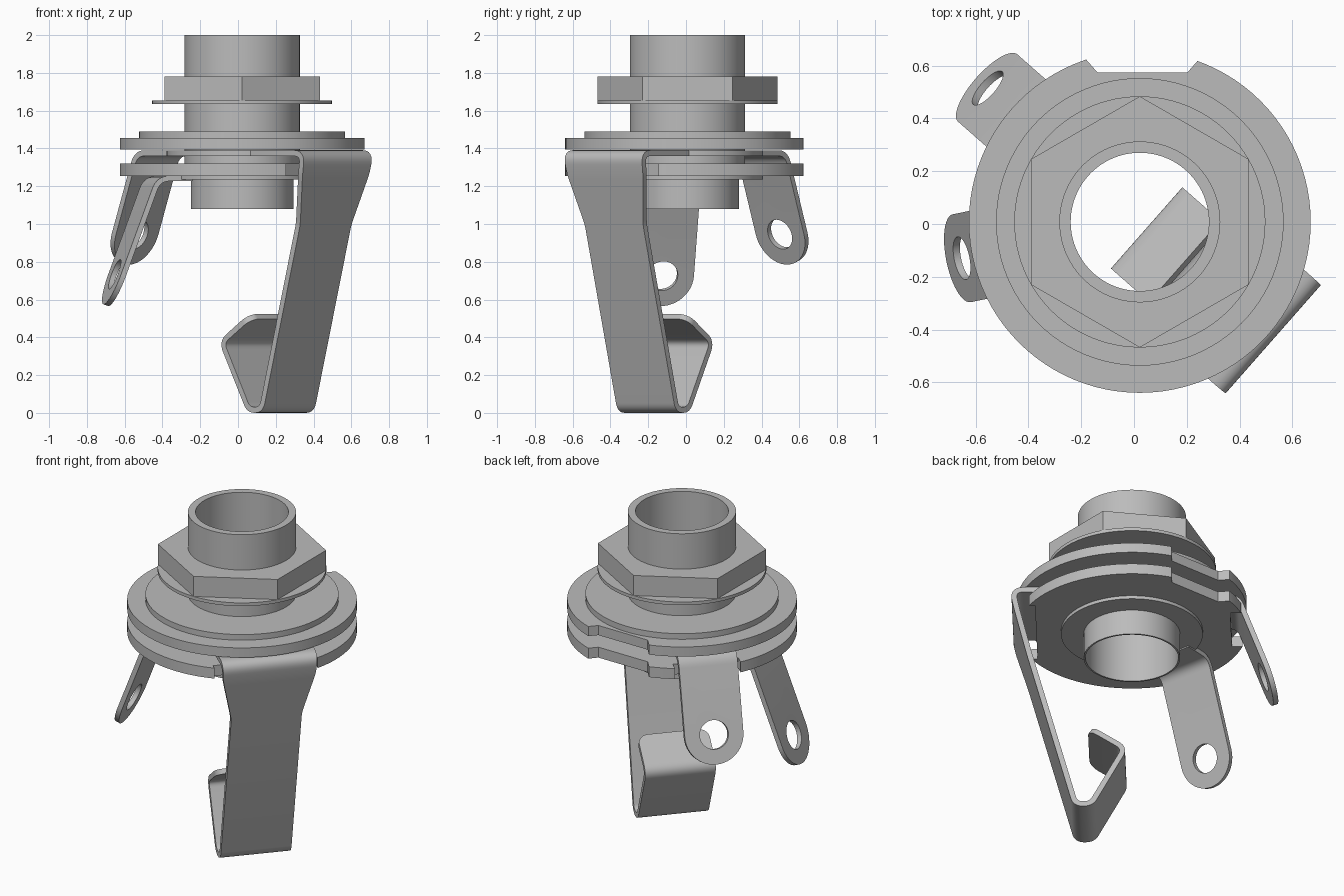
import bpy, bmesh, math
from mathutils import Vector, Matrix

if "Cube" in bpy.data.objects:
    bpy.data.objects.remove(bpy.data.objects["Cube"])

AXIS = Vector((0.022, 0.008, 0))
BORE = 0.262
SLEEVE = 0.305

metal = bpy.data.materials.new("grey metal")
metal.use_nodes = True
GREY = (0.5, 0.5, 0.5, 1)
metal.diffuse_color = GREY
metal.node_tree.nodes["Principled BSDF"].inputs["Base Color"].default_value = GREY


def finish(name, bm):
    bmesh.ops.recalc_face_normals(bm, faces=bm.faces)
    mesh = bpy.data.meshes.new(name)
    bm.to_mesh(mesh)
    bm.free()
    mesh.materials.append(metal)
    obj = bpy.data.objects.new(name, mesh)
    obj.location = AXIS
    bpy.context.collection.objects.link(obj)
    return obj


def activate(obj):
    bpy.ops.object.select_all(action='DESELECT')
    obj.select_set(True)
    bpy.context.view_layer.objects.active = obj


def smooth(obj):
    activate(obj)
    bpy.ops.object.shade_smooth_by_angle(angle=math.radians(30))


def cut(obj, cutter):
    mod = obj.modifiers.new("cut", 'BOOLEAN')
    mod.operation, mod.object, mod.solver = 'DIFFERENCE', cutter, 'EXACT'
    bpy.context.view_layer.update()
    activate(obj)
    bpy.ops.object.modifier_apply(modifier=mod.name)
    bpy.data.objects.remove(cutter)


def lathe(name, profile, sides=96, turn=0.0):
    """Spin a closed (radius, z) profile about the axis."""
    bm = bmesh.new()
    loops = []
    for i in range(sides):
        a = turn + math.tau * i / sides
        loops.append([bm.verts.new((r * math.cos(a), r * math.sin(a), z)) for r, z in profile])
    n = len(profile)
    for i in range(sides):
        p, q = loops[i], loops[(i + 1) % sides]
        for j in range(n):
            k = (j + 1) % n
            bm.faces.new((p[j], q[j], q[k], p[k]))
    return finish(name, bm)


def ring(name, bottom, top, outer, inner=0.285, **kw):
    return lathe(name, [(inner, bottom), (outer, bottom), (outer, top), (inner, top)], **kw)


def prism(points, bottom, top):
    """Upright cutter with the given outline."""
    bm = bmesh.new()
    face = bm.faces.new([bm.verts.new((x, y, bottom)) for x, y in points])
    new = bmesh.ops.extrude_face_region(bm, geom=[face])["geom"]
    bmesh.ops.translate(bm, vec=(0, 0, top - bottom),
                        verts=[v for v in new if isinstance(v, bmesh.types.BMVert)])
    obj = finish("cutter", bm)
    obj.hide_render = True
    return obj


def back_notch(disc, bottom, top):
    cut(disc, prism([(-0.16, 0.566), (0.18, 0.566), (0.28, 0.68), (-0.26, 0.68)], bottom, top))


def slot(disc, angle, near, half, bottom, top):
    """Straight-sided opening in the rim, facing the given angle."""
    turn = Matrix.Rotation(angle, 2)
    box = [(near, -half), (0.8, -half), (0.8, half), (near, half)]
    cut(disc, prism([turn @ Vector(p) for p in box], bottom, top))


def fillet(path):
    """Round the corners of a path of (radius, z, half width, corner length)."""
    pts = [Vector(p[:3]) for p in path]
    rows = [pts[0]]
    for i in range(1, len(pts) - 1):
        p, length = pts[i], path[i][3]
        a = p + (pts[i - 1] - p).normalized() * length
        b = p + (pts[i + 1] - p).normalized() * length
        steps = 8 if length > 0 else 0
        for k in range(steps + 1):
            t = k / max(steps, 1)
            rows.append(a * (1 - t) ** 2 + p * 2 * t * (1 - t) + b * t * t)
    return rows + [pts[-1]]


def round_end(rows, radius, steps=12):
    end = rows.pop()
    u = (end - rows[-1]).normalized()
    for k in range(steps + 1):
        a = math.pi / 2 * k / steps
        p = end + u * radius * (math.sin(a) - 1)
        p.z = max(end.z - radius * (1 - math.cos(a)), 0.006)
        rows.append(p)
    return rows


def strip(name, rows, angle, thickness):
    """Bent sheet-metal strip running outward at the given angle."""
    bm = bmesh.new()
    turn = Matrix.Rotation(angle, 3, 'Z')
    pairs = [[bm.verts.new(turn @ Vector((r, s * w, z))) for s in (-1, 1)] for r, z, w in rows]
    for p, q in zip(pairs, pairs[1:]):
        bm.faces.new((p[0], p[1], q[1], q[0]))
    obj = finish(name, bm)
    mod = obj.modifiers.new("sheet", 'SOLIDIFY')
    mod.thickness, mod.offset, mod.use_even_offset = thickness, 0, True
    activate(obj)
    bpy.ops.object.modifier_apply(modifier=mod.name)
    return obj


def lug(name, path, angle, thickness, hole=0.083):
    """Solder lug with a round end and a hole."""
    half = path[-1][2]
    tip, bend = Vector(path[-1][:2]), Vector(path[-2][:2])
    u = (tip - bend).normalized()
    c = tip - u * half
    obj = strip(name, round_end(fillet(path), half), angle, thickness)
    bm = bmesh.new()
    bmesh.ops.create_cone(bm, cap_ends=True, segments=40, radius1=hole, radius2=hole, depth=0.2)
    normal = Vector((-u.y, 0, u.x))
    place = Matrix.Translation((c.x, 0, c.y)) @ normal.to_track_quat('Z', 'Y').to_matrix().to_4x4()
    bm.transform(Matrix.Rotation(angle, 4, 'Z') @ place)
    cutter = finish("cutter", bm)
    cutter.hide_render = True
    cut(obj, cutter)
    return obj


BLADE = math.atan2(-0.66, 0.75)
OPPOSITE = BLADE + math.pi
SIDE = math.atan2(-0.2, -0.98)

# Stepped sleeve, nut and washers
parts = [
    lathe("sleeve", [(BORE, 1.08), (0.272, 1.08), (0.272, 1.24), (SLEEVE, 1.24),
                     (SLEEVE, 2.0), (BORE, 2.0)]),
    ring("hex_nut", 1.655, 1.78, 0.476, inner=SLEEVE, sides=6, turn=math.pi / 2),
    ring("nut_washer", 1.635, 1.655, 0.476),
    ring("collar", 1.455, 1.49, 0.545),
    ring("contact_ring", 1.361, 1.389, 0.4),
    ring("lower_washer", 1.235, 1.255, 0.4, inner=0.268),
]

# Insulating discs
upper_disc = ring("upper_disc", 1.395, 1.455, 0.648)
back_notch(upper_disc, 1.3, 1.5)
lower_disc = ring("lower_disc", 1.255, 1.32, 0.648)
back_notch(lower_disc, 1.2, 1.36)
slot(lower_disc, BLADE, 0.54, 0.3, 1.2, 1.36)
slot(lower_disc, OPPOSITE, 0.56, 0.19, 1.2, 1.36)
parts += [upper_disc, lower_disc]

# Spring blade with hooked end
blade_path = [(0.3, 1.375, 0.275, 0), (0.668, 1.375, 0.275, 0.06), (0.647, 1.27, 0.268, 0.03),
              (0.575, 1.0, 0.205, 0.03), (0.315, 0.016, 0.205, 0.042),
              (0.225, 0.016, 0.205, 0.04), (0.035, 0.375, 0.205, 0.05), (0.235, 0.51, 0.205, 0)]
parts.append(strip("spring_blade", round_end(fillet(blade_path), 0.06, 8), BLADE, 0.031))

# Solder lugs
parts.append(lug("upper_lug", [(0.3, 1.375, 0.17, 0), (0.6, 1.375, 0.17, 0.06),
                               (0.812, 0.79, 0.17, 0)], OPPOSITE, 0.03))
parts.append(lug("lower_lug", [(0.3, 1.241, 0.17, 0), (0.485, 1.241, 0.17, 0.06),
                               (0.735, 0.57, 0.17, 0)], SIDE, 0.028))

for part in parts:
    smooth(part)
